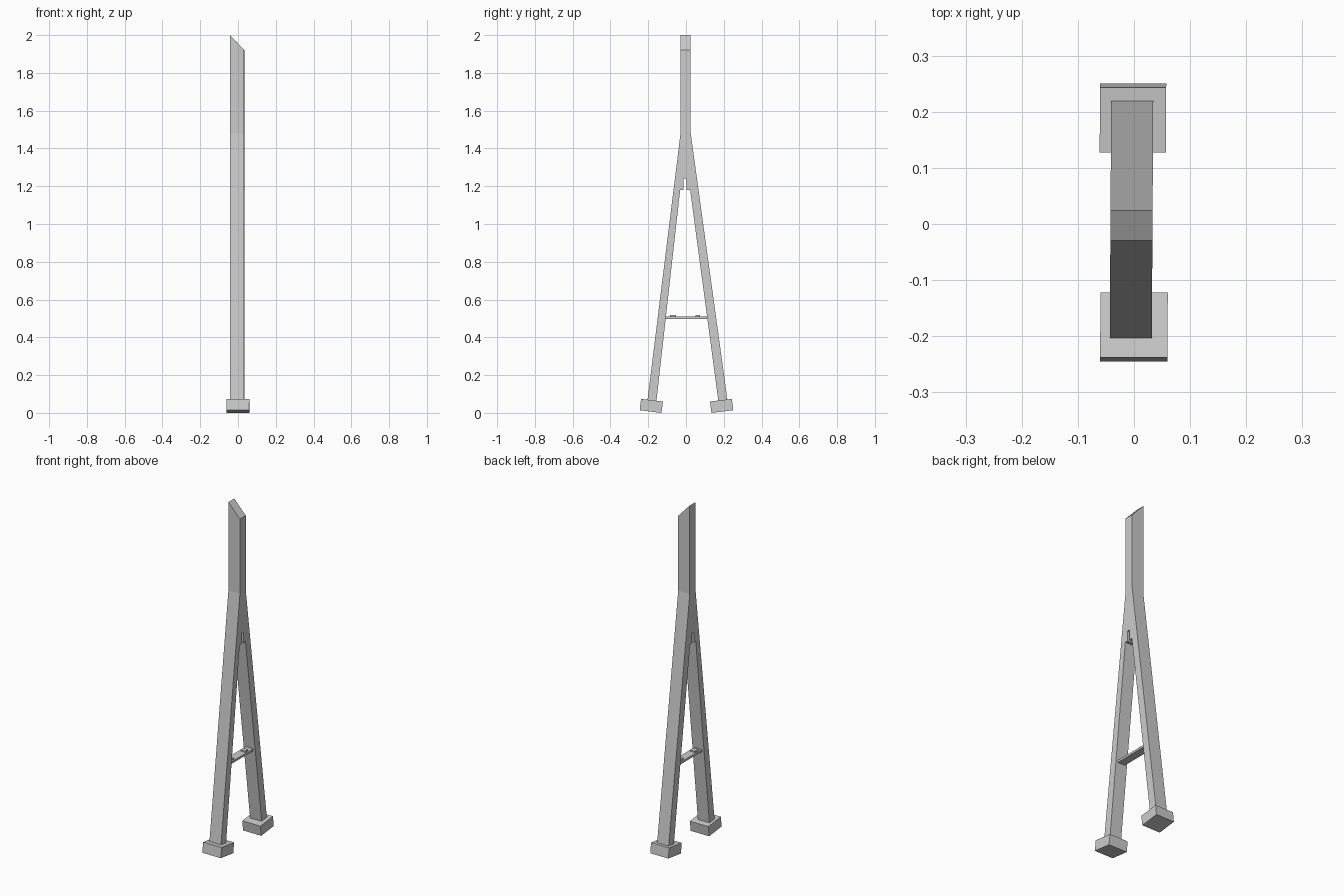
import bpy, bmesh

if "Cube" in bpy.data.objects:
    bpy.data.objects.remove(bpy.data.objects["Cube"])

X0, X1 = -0.042, 0.033          # front-to-back thickness of the timber
SKEW = 0.006                    # slight twist: parts drift in x along y


def prism(name, profile, x0, x1, slant_top=None):
    """Extrude a (y, z) profile along x; optionally lower the top on the x1 side."""
    bm = bmesh.new()
    a = [bm.verts.new((x0 + SKEW * y, y, z)) for y, z in profile]
    b = []
    top = max(z for _, z in profile)
    for y, z in profile:
        if slant_top is not None and z == top:
            z = slant_top
        b.append(bm.verts.new((x1 + SKEW * y, y, z)))
    bm.faces.new(a)
    bm.faces.new(b[::-1])
    n = len(profile)
    for i in range(n):
        j = (i + 1) % n
        bm.faces.new((a[i], b[i], b[j], a[j]))
    bmesh.ops.recalc_face_normals(bm, faces=bm.faces)
    mesh = bpy.data.meshes.new(name)
    bm.to_mesh(mesh)
    bm.free()
    obj = bpy.data.objects.new(name, mesh)
    bpy.context.collection.objects.link(obj)
    return obj


# Forked post: mast, crotch with slot, and two splayed legs
prism("forked_post", [
    (-0.029, 2.0), (-0.029, 1.48), (-0.206, 0.05), (-0.158, 0.05),
    (-0.031, 1.18), (-0.013, 1.18), (-0.013, 1.24), (0.002, 1.24),
    (0.002, 1.18), (0.022, 1.18), (0.173, 0.05), (0.222, 0.05),
    (0.025, 1.48), (0.025, 2.0)], X0, X1, slant_top=1.92)

# Foot blocks, square to the leaning legs
foot = [(-0.245, 0.014), (-0.130, 0.0), (-0.122, 0.060), (-0.238, 0.074)]
prism("foot_left", foot, -0.059, 0.061)
prism("foot_right", [(-y + 0.005, z) for y, z in foot], -0.062, 0.056)

# Cross rung with a raised tab near each leg
prism("rung", [(-0.112, 0.498), (0.112, 0.498), (0.112, 0.511), (-0.112, 0.511)],
      -0.028, 0.020)
for name, y0, y1 in (("rung_tab_left", -0.085, -0.053), ("rung_tab_right", 0.050, 0.075)):
    prism(name, [(y0, 0.509), (y1, 0.509), (y1, 0.519), (y0, 0.519)], -0.020, 0.012)
